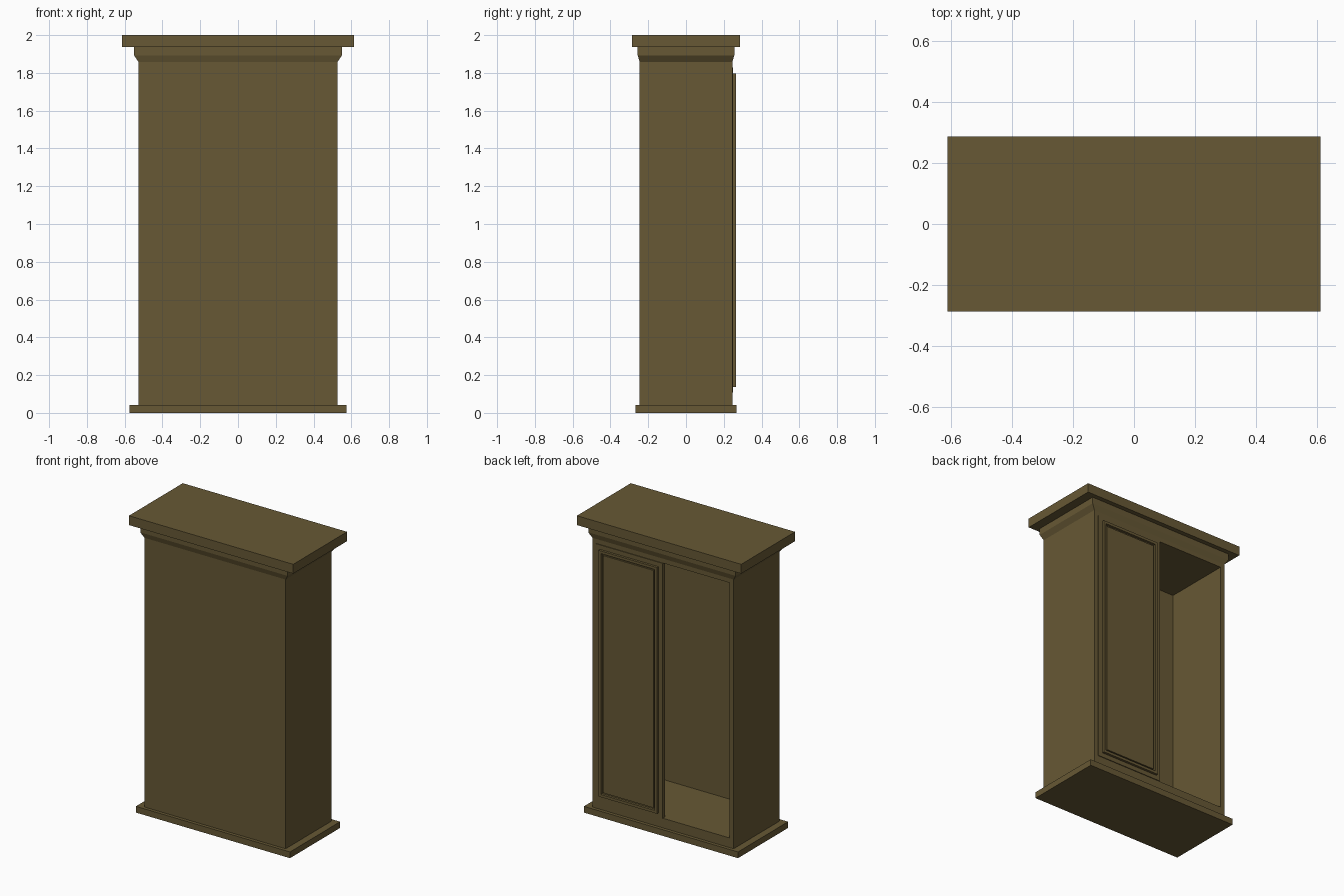
import bpy
import bmesh

if "Cube" in bpy.data.objects:
    bpy.data.objects.remove(bpy.data.objects["Cube"], do_unlink=True)

wood = bpy.data.materials.new("olive_brown_wood")
COLOUR = (0.135, 0.099, 0.035, 1)
wood.diffuse_color = COLOUR
wood.use_nodes = True
wood.node_tree.nodes["Principled BSDF"].inputs["Base Color"].default_value = COLOUR


def loft(name, rings, place):
    """Skin a run of rectangles (u0, u1, v0, v1, depth) and cap both ends."""
    bm = bmesh.new()
    loops = []
    for u0, u1, v0, v1, d in rings:
        corners = ((u0, v0), (u1, v0), (u1, v1), (u0, v1))
        loops.append([bm.verts.new(place(u, v, d)) for u, v in corners])
    for a, b in zip(loops, loops[1:]):
        for i in range(4):
            j = (i + 1) % 4
            bm.faces.new((a[i], a[j], b[j], b[i]))
    bm.faces.new(loops[0])
    bm.faces.new(loops[-1])
    bmesh.ops.recalc_face_normals(bm, faces=bm.faces)
    mesh = bpy.data.meshes.new(name)
    bm.to_mesh(mesh)
    bm.free()
    mesh.materials.append(wood)
    obj = bpy.data.objects.new(name, mesh)
    bpy.context.collection.objects.link(obj)
    return obj


def upward(u, v, d):
    return (u, v, d)


def backward(u, v, d):
    return (u, d, v)


def centred(half_x, half_y, z):
    return (-half_x, half_x, -half_y, half_y, z)


# Plinth and stepped cornice
loft("plinth", [centred(0.575, 0.267, z) for z in (0, 0.042)], upward)
loft("cornice_moulding", [centred(0.527, 0.245, 1.858), centred(0.55, 0.256, 1.893),
                          centred(0.55, 0.256, 1.937)], upward)
loft("top_board", [centred(0.613, 0.287, z) for z in (1.937, 2.0)], upward)

# Hollow cabinet, open towards +y
HALF, DEPTH, WALL = 0.527, 0.245, 0.03
LOW, HIGH = 0.107, 1.828
outer = (-HALF, HALF, 0.042, 1.858)
inner = (-HALF + WALL, HALF - WALL, LOW, HIGH)
loft("cabinet_body", [outer + (-DEPTH,), outer + (DEPTH,),
                      inner + (DEPTH,), inner + (-DEPTH + WALL,)], backward)


# Single door with a raised moulding and a raised centre panel
def door_ring(inset, y):
    return (inset, HALF - WALL - inset, LOW + inset, HIGH - inset, y)


steps = [(0, 0.225), (0, 0.25), (0.03, 0.25), (0.03, 0.266), (0.048, 0.266),
         (0.048, 0.25), (0.06, 0.25), (0.06, 0.26)]
loft("door", [door_ring(inset, y) for inset, y in steps], backward)
